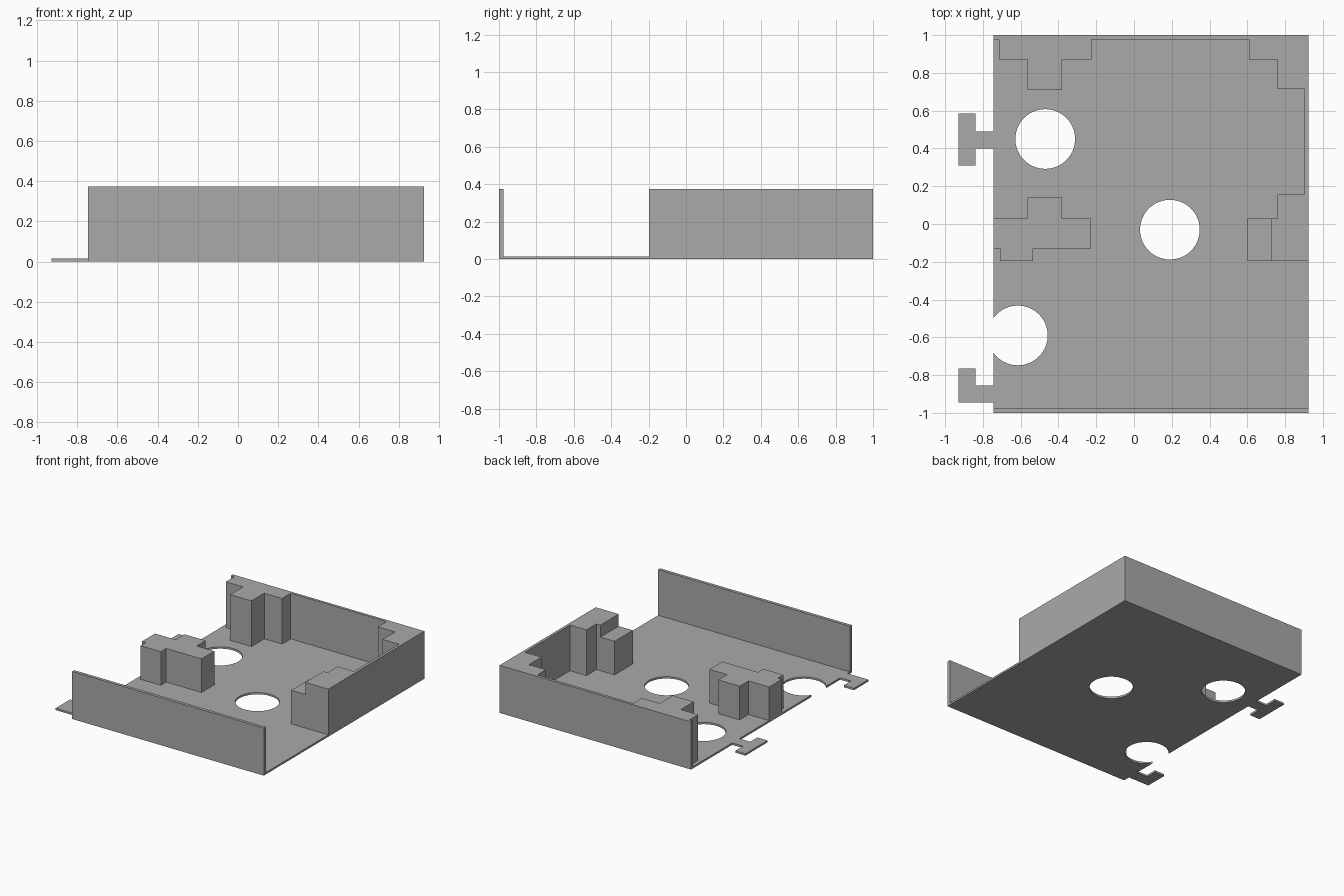
import bpy
import bmesh
from mathutils import Vector

if "Cube" in bpy.data.objects:
    bpy.data.objects.remove(bpy.data.objects["Cube"], do_unlink=True)

# Single plain grey
GREY = (0.4, 0.4, 0.4, 1)
grey = bpy.data.materials.new("plain_grey")
grey.use_nodes = True
grey.diffuse_color = GREY
grey.node_tree.nodes["Principled BSDF"].inputs["Base Color"].default_value = GREY

# Main dimensions
LEFT, RIGHT, BACK = -0.745, 0.925, 1.0
FLOOR, LOW, TOP = 0.015, 0.28, 0.375
SKIN = 0.022


def prism(name, outline, z0, z1):
    """Extrude a flat outline between two heights."""
    bm = bmesh.new()
    face = bm.faces.new([bm.verts.new((x, y, z0)) for x, y in outline])
    grown = bmesh.ops.extrude_face_region(bm, geom=[face])["geom"]
    verts = [v for v in grown if isinstance(v, bmesh.types.BMVert)]
    bmesh.ops.translate(bm, verts=verts, vec=Vector((0, 0, z1 - z0)))
    bmesh.ops.recalc_face_normals(bm, faces=bm.faces)
    mesh = bpy.data.meshes.new(name)
    bm.to_mesh(mesh)
    bm.free()
    mesh.materials.append(grey)
    obj = bpy.data.objects.new(name, mesh)
    bpy.context.collection.objects.link(obj)
    return obj


def rect(x0, x1, y0, y1):
    return [(x0, y0), (x1, y0), (x1, y1), (x0, y1)]


# Floor slab with two side tabs
TIP, NECK = -0.928, -0.84
floor = prism("floor", [
    (LEFT, -BACK), (RIGHT, -BACK), (RIGHT, BACK), (LEFT, BACK),
    (LEFT, 0.49), (NECK, 0.49), (NECK, 0.585), (TIP, 0.585),
    (TIP, 0.31), (NECK, 0.31), (NECK, 0.40), (LEFT, 0.40),
    (LEFT, -0.855), (NECK, -0.855), (NECK, -0.765), (TIP, -0.765),
    (TIP, -0.945), (LEFT, -0.945)], 0, FLOOR)

# Round openings through the floor
for i, (x, y) in enumerate([(-0.47, 0.45), (0.19, -0.03), (-0.615, -0.59)]):
    bpy.ops.mesh.primitive_cylinder_add(vertices=64, radius=0.158, depth=0.2,
                                        location=(x, y, 0))
    cutter = bpy.context.object
    cutter.name = f"hole_cutter_{i + 1}"
    cutter.data.materials.append(grey)
    cutter.hide_render = True
    cutter.hide_set(True)
    cutter.display_type = 'WIRE'
    cut = floor.modifiers.new(f"hole_{i + 1}", 'BOOLEAN')
    cut.operation, cut.solver, cut.object = 'DIFFERENCE', 'EXACT', cutter

# Apply the cuts and drop the cutters
bpy.context.view_layer.update()
cut_mesh = bpy.data.meshes.new_from_object(
    floor.evaluated_get(bpy.context.evaluated_depsgraph_get()))
floor.modifiers.clear()
floor.data = cut_mesh
for obj in [o for o in bpy.data.objects if o.name.startswith("hole_cutter")]:
    bpy.data.objects.remove(obj, do_unlink=True)

# Front wall
prism("front_wall", rect(LEFT, RIGHT, -BACK, -BACK + 0.025), FLOOR, TOP)

# Back and left walls with their stepped pillars
IN_Y, IN_X = BACK - SKIN, RIGHT - SKIN
prism("corner_wall", [
    (LEFT, BACK), (LEFT, IN_Y), (-0.715, IN_Y), (-0.715, 0.87),
    (-0.565, 0.87), (-0.565, 0.71), (-0.38, 0.71), (-0.38, 0.87),
    (-0.225, 0.87), (-0.225, IN_Y), (0.61, IN_Y), (0.61, 0.87),
    (0.76, 0.87), (0.76, 0.715), (IN_X, 0.715), (IN_X, 0.155),
    (0.76, 0.155), (0.76, 0.03), (0.725, 0.03), (0.725, -0.197),
    (RIGHT, -0.197), (RIGHT, BACK)], FLOOR, TOP)

# Lower ledge beside the wall end
prism("wall_ledge", rect(0.602, 0.725, -0.197, 0.03), FLOOR, LOW)

# Free-standing stepped block
prism("side_block", [
    (LEFT, 0.03), (LEFT, -0.13), (-0.71, -0.13), (-0.71, -0.197),
    (-0.535, -0.197), (-0.535, -0.13), (-0.227, -0.13), (-0.227, 0.03),
    (-0.38, 0.03), (-0.38, 0.14), (-0.565, 0.14), (-0.565, 0.03)], FLOOR, LOW)
